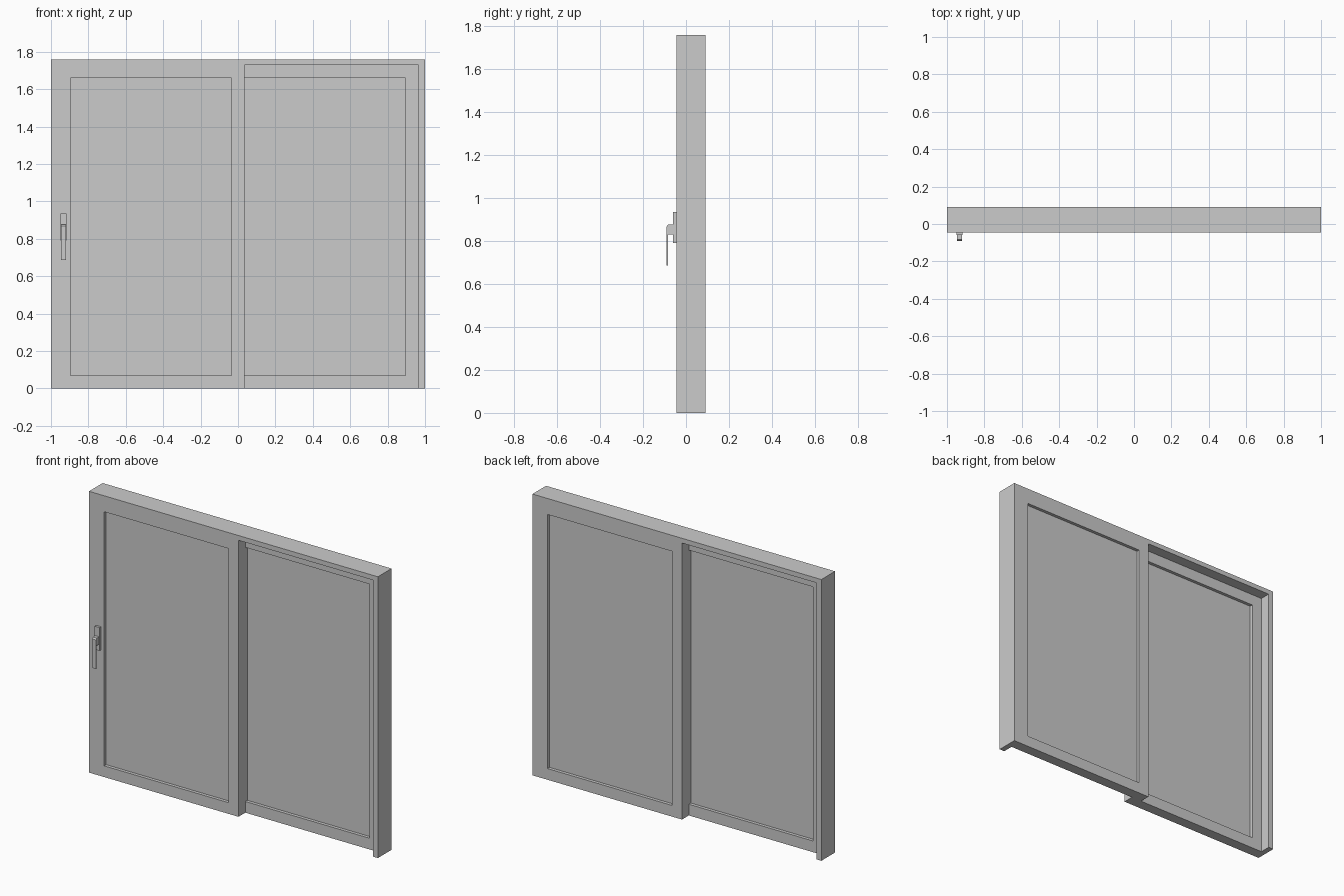
import bpy, bmesh

if "Cube" in bpy.data.objects:
    bpy.data.objects.remove(bpy.data.objects["Cube"])

FRONT, MID, BACK = -0.045, 0.0225, 0.09
TOP = 1.76


def box(name, x0, x1, y0, y1, z0, z1):
    bm = bmesh.new()
    bmesh.ops.create_cube(bm, size=1)
    for v in bm.verts:
        v.co = ((x0 + x1) / 2 + v.co.x * (x1 - x0),
                (y0 + y1) / 2 + v.co.y * (y1 - y0),
                (z0 + z1) / 2 + v.co.z * (z1 - z0))
    return add(name, bm)


def add(name, bm):
    mesh = bpy.data.meshes.new(name)
    bm.to_mesh(mesh)
    bm.free()
    obj = bpy.data.objects.new(name, mesh)
    bpy.context.collection.objects.link(obj)
    return obj


def cut(target, cutter):
    mod = target.modifiers.new("cut", 'BOOLEAN')
    mod.operation = 'DIFFERENCE'
    mod.solver = 'EXACT'
    mod.object = cutter
    bpy.context.view_layer.objects.active = target
    bpy.ops.object.modifier_apply(modifier=mod.name)
    bpy.data.objects.remove(cutter)


def extrude_x(name, profile, x0, x1):
    bm = bmesh.new()
    face = bm.faces.new([bm.verts.new((x0, y, z)) for y, z in profile])
    new = bmesh.ops.extrude_face_region(bm, geom=[face])["geom"]
    bmesh.ops.translate(bm, vec=(x1 - x0, 0, 0),
                        verts=[v for v in new if isinstance(v, bmesh.types.BMVert)])
    bmesh.ops.recalc_face_normals(bm, faces=bm.faces)
    return add(name, bm)


# Frame with both leaves: each half is recessed on the opposite side
frame = box("window_frame", -1, 1, FRONT, BACK, 0, TOP)
cut(frame, box("right_track", 0.035, 0.965, FRONT - 0.1, MID, -0.1, 1.73))
cut(frame, box("left_track", -0.965, -0.035, MID, BACK + 0.1, -0.1, 1.73))

# Glass openings and panes, set in from both faces of each leaf
for side, x0, x1, y0, y1 in (("left", -0.895, -0.035, FRONT, MID),
                             ("right", 0.035, 0.895, MID, BACK)):
    cut(frame, box("opening", x0, x1, FRONT - 0.1, BACK + 0.1, 0.07, 1.66))
    box(side + "_pane", x0, x1, y0 + 0.02, y1 - 0.02, 0.07, 1.66)

# Handle: backplate and bent lever
box("handle_plate", -0.95, -0.916, -0.06, FRONT, 0.79, 0.935)
lever = [(-0.06, 0.83), (-0.06, 0.877), (-0.083, 0.877), (-0.09, 0.868),
         (-0.09, 0.687), (-0.084, 0.687), (-0.084, 0.83)]
extrude_x("handle_lever", lever, -0.946, -0.92)
